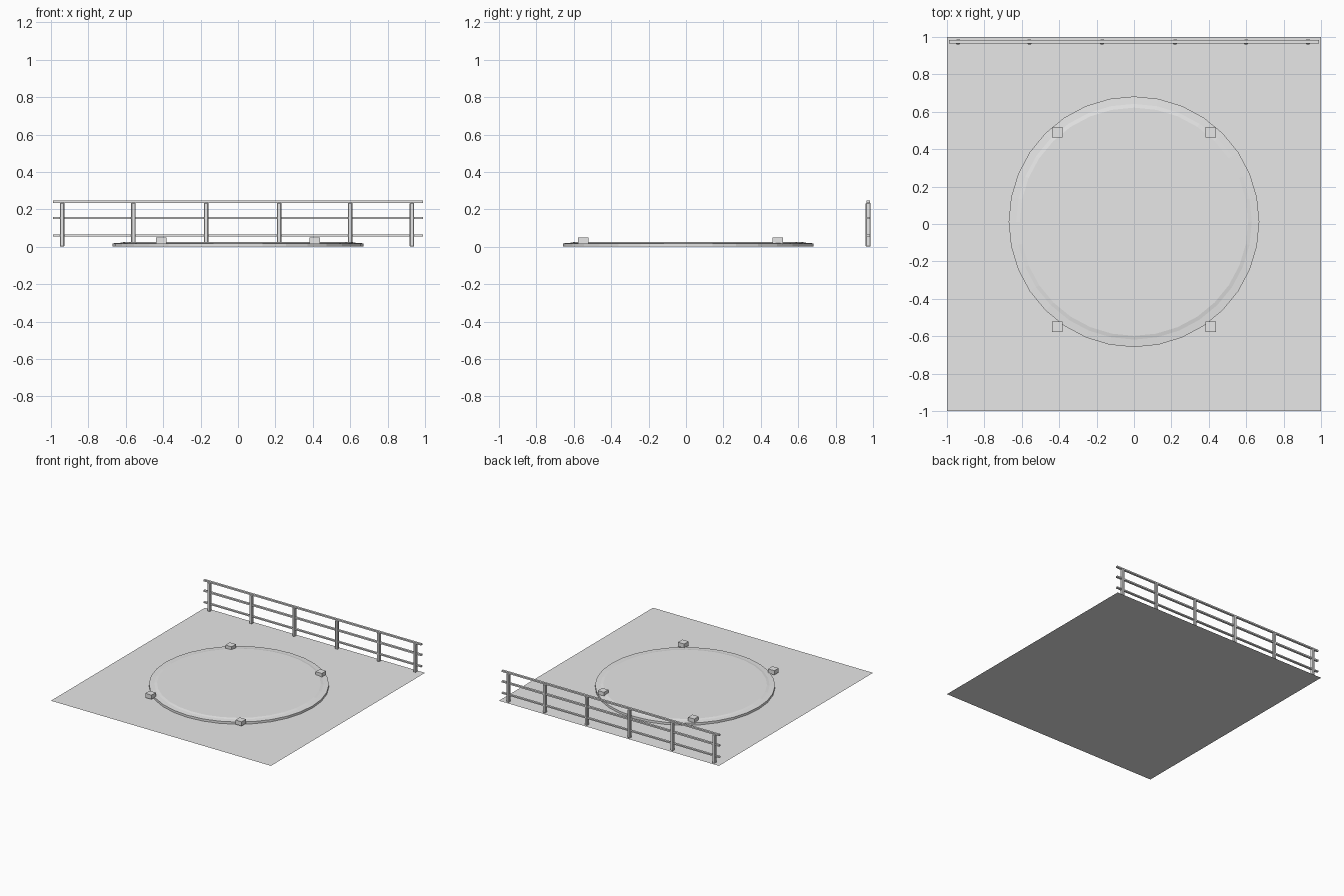
import bpy
import bmesh
import math

if "Cube" in bpy.data.objects:
    bpy.data.objects.remove(bpy.data.objects["Cube"], do_unlink=True)

# One plain grey for everything
grey = bpy.data.materials.new("plain_grey")
grey.use_nodes = True
grey.diffuse_color = (0.8, 0.8, 0.8, 1)
grey.node_tree.nodes["Principled BSDF"].inputs["Base Color"].default_value = (0.8, 0.8, 0.8, 1)


def finish(name, bm):
    mesh = bpy.data.meshes.new(name)
    bm.to_mesh(mesh)
    bm.free()
    mesh.materials.append(grey)
    obj = bpy.data.objects.new(name, mesh)
    bpy.context.collection.objects.link(obj)
    return obj


def box(name, low, high, bevel=0):
    bm = bmesh.new()
    bmesh.ops.create_cube(bm, size=1)
    for v in bm.verts:
        v.co = [(a + b) / 2 + c * (b - a) for a, b, c in zip(low, high, v.co)]
    if bevel:
        bmesh.ops.bevel(bm, geom=bm.edges[:], offset=bevel, segments=1, affect='EDGES')
    return finish(name, bm)


# Flat ground sheet
bm = bmesh.new()
bmesh.ops.create_grid(bm, x_segments=1, y_segments=1, size=1)
finish("ground_sheet", bm)

# Low round platform with a gently stepped rim
SIDES = 32
CENTRE_Y = 0.012
profile = [(0.67, 0), (0.67, 0.018), (0.63, 0.021), (0.61, 0.025)]
bm = bmesh.new()
rings = []
for radius, z in profile:
    ring = []
    for i in range(SIDES):
        a = math.tau * i / SIDES
        ring.append(bm.verts.new((radius * math.cos(a), CENTRE_Y + radius * math.sin(a), z)))
    rings.append(ring)
for lower, upper in zip(rings, rings[1:]):
    for i in range(SIDES):
        j = (i + 1) % SIDES
        bm.faces.new((lower[i], lower[j], upper[j], upper[i]))
bm.faces.new(rings[-1])
finish("round_platform", bm)

# Four small blocks on the platform rim
for side, x in (("left", 0.41), ("right", -0.41)):
    for end, y in (("front", -0.55), ("back", 0.49)):
        box(f"{end}_{side}_block", (x - 0.028, y - 0.028, 0.015), (x + 0.028, y + 0.028, 0.05))

# Fence posts along the back edge
FENCE_Y = 0.974
for i, x in enumerate((-0.94, -0.56, -0.17, 0.22, 0.6, 0.93)):
    box(f"fence_post_{i + 1}", (x - 0.012, FENCE_Y - 0.013, 0),
        (x + 0.012, FENCE_Y + 0.013, 0.236), bevel=0.004)

# Three horizontal rails
for name, z, half in (("lower", 0.06, 0.005), ("middle", 0.154, 0.006), ("top", 0.24, 0.006)):
    box(f"{name}_rail", (-0.99, FENCE_Y - 0.009, z - half), (0.988, FENCE_Y + 0.009, z + half))
